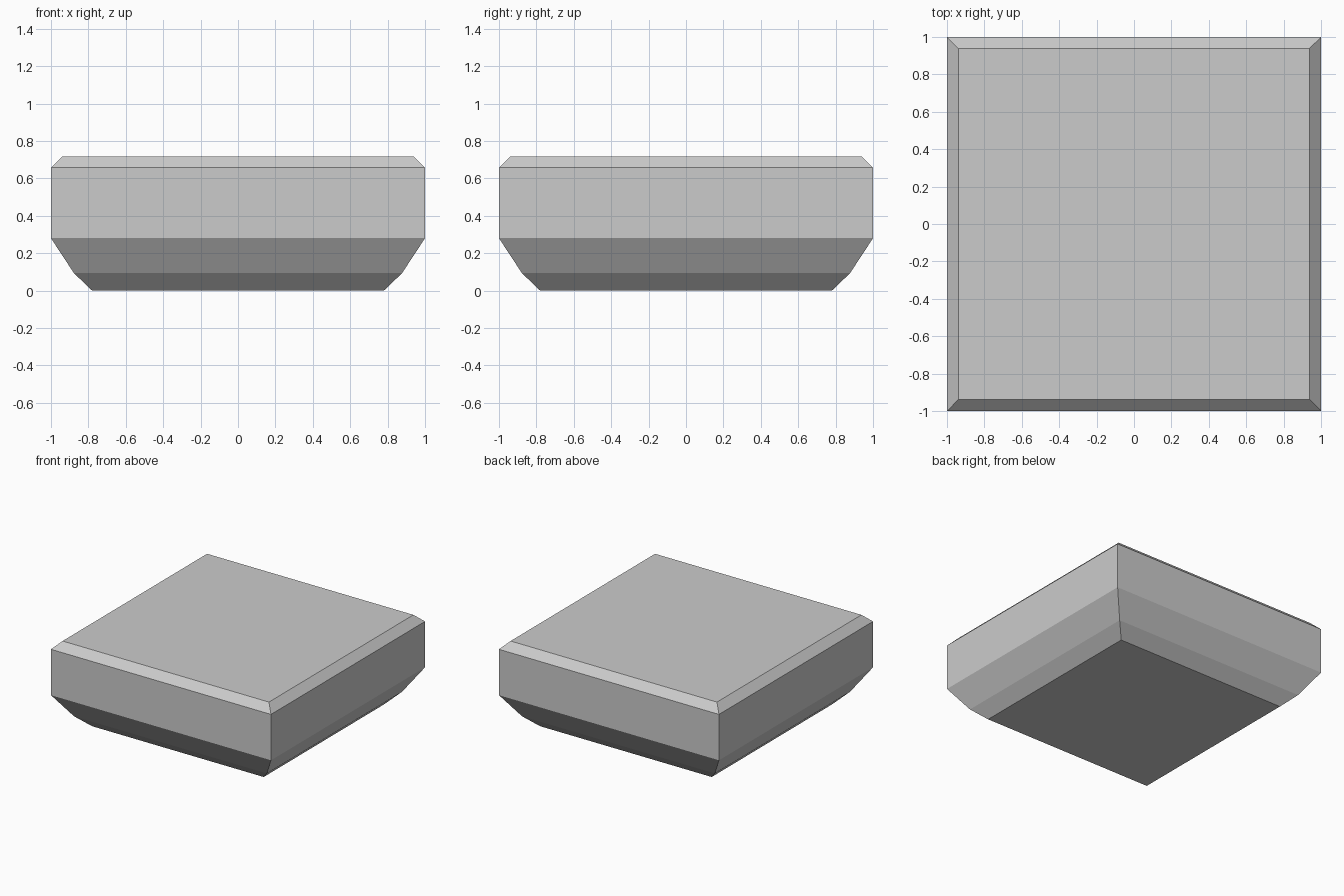
import bpy
import bmesh

if "Cube" in bpy.data.objects:
    bpy.data.objects.remove(bpy.data.objects["Cube"])

# Square cross-sections from bottom to top: (half width, height)
PROFILE = [(0.78, 0.0), (0.877, 0.093), (1.0, 0.28), (1.0, 0.657), (0.938, 0.718)]
CORNERS = [(-1, -1), (1, -1), (1, 1), (-1, 1)]

bm = bmesh.new()
rings = [[bm.verts.new((sx * r, sy * r, z)) for sx, sy in CORNERS] for r, z in PROFILE]

# Side bands
for low, high in zip(rings, rings[1:]):
    for i in range(4):
        j = (i + 1) % 4
        bm.faces.new((low[i], low[j], high[j], high[i]))

# Flat bottom and top
bm.faces.new(rings[0][::-1])
bm.faces.new(rings[-1])
bmesh.ops.recalc_face_normals(bm, faces=bm.faces)

mesh = bpy.data.meshes.new("square_block")
bm.to_mesh(mesh)
bm.free()
block = bpy.data.objects.new("square_block", mesh)
bpy.context.collection.objects.link(block)
